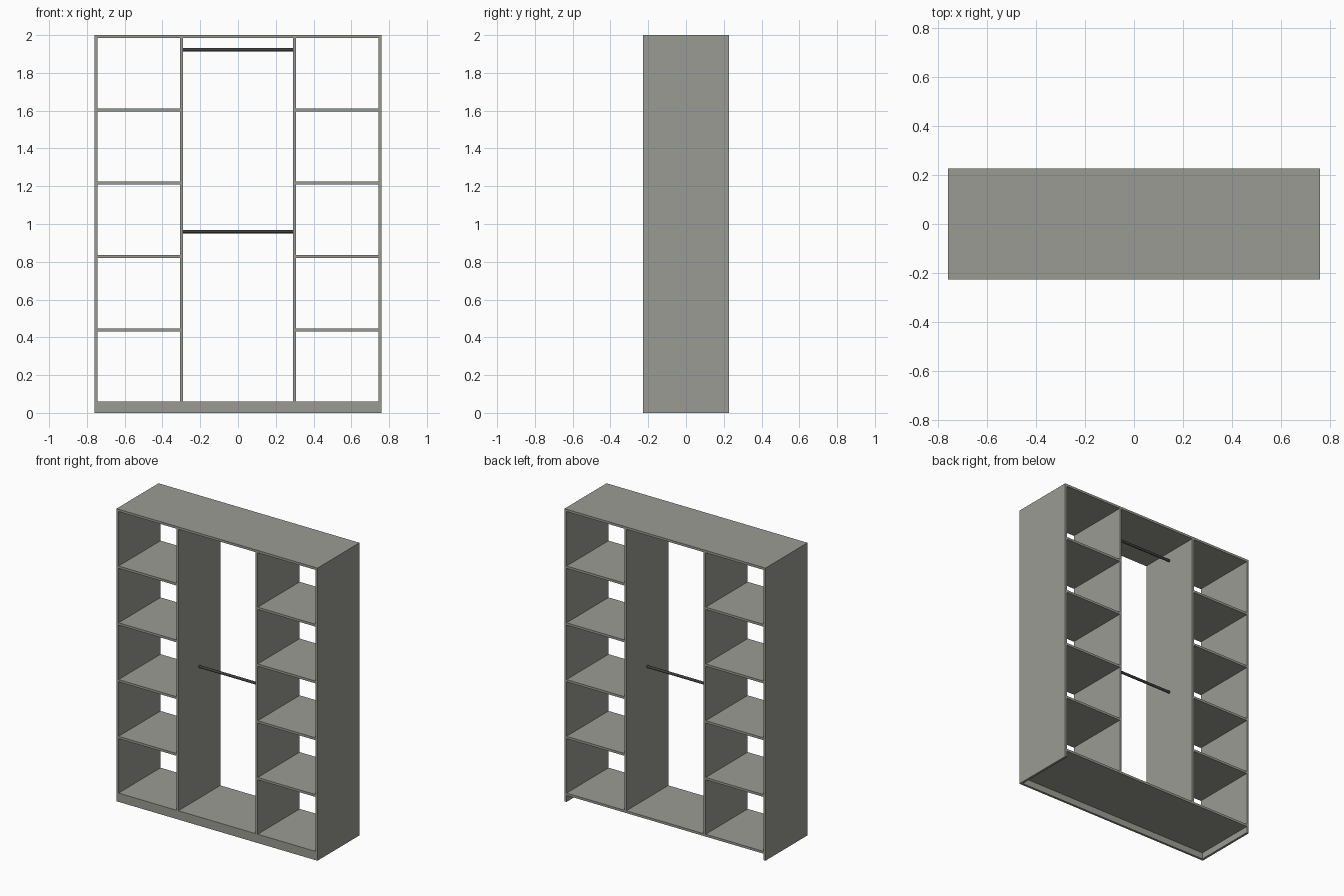
import bpy
import math

if "Cube" in bpy.data.objects:
    bpy.data.objects.remove(bpy.data.objects["Cube"])

W, D, H, T = 1.52, 0.454, 2.0, 0.016   # overall size and board thickness
BASE = 0.06                            # top of the bottom board
DIV = 0.30                             # divider centre


def material(name, rgb):
    m = bpy.data.materials.new(name)
    m.diffuse_color = (*rgb, 1)
    m.use_nodes = True
    m.node_tree.nodes["Principled BSDF"].inputs["Base Color"].default_value = m.diffuse_color
    return m


board_mat = material("warm_grey_board", (0.33, 0.33, 0.295))
rod_mat = material("dark_metal", (0.05, 0.05, 0.055))


def board(name, x0, x1, y0, y1, z0, z1):
    bpy.ops.mesh.primitive_cube_add(
        size=1, location=((x0 + x1) / 2, (y0 + y1) / 2, (z0 + z1) / 2))
    ob = bpy.context.object
    ob.name = name
    ob.scale = (x1 - x0, y1 - y0, z1 - z0)
    bpy.ops.object.transform_apply(location=False, rotation=False, scale=True)
    ob.data.materials.append(board_mat)
    return ob


hw, hd = W / 2, D / 2
inner = hw - T

# Top, bottom and front kick board
board("top_panel", -hw, hw, -hd, hd, H - T, H)
board("bottom_panel", -inner, inner, -hd + T, hd, BASE - T, BASE)
board("kick_board", -inner, inner, -hd, -hd + T, 0, BASE)

# Sides, dividers and shelves, for both halves
gap = (H - T - BASE - 4 * T) / 5
for side, s in (("left", -1), ("right", 1)):
    def span(a, b):
        return sorted((s * a, s * b))
    board(side + "_side", *span(inner, hw), -hd, hd, 0, H - T)
    board(side + "_divider", *span(DIV - T / 2, DIV + T / 2), -hd, hd, BASE, H - T)
    for i in range(4):
        z = BASE + gap + i * (gap + T)
        board(f"{side}_shelf_{i + 1}", *span(DIV + T / 2, inner), -hd, hd, z, z + T)

# Hanging rods
for name, z in (("lower_rod", 0.96), ("upper_rod", 1.923)):
    bpy.ops.mesh.primitive_cylinder_add(
        vertices=24, radius=0.009, depth=2 * DIV - T,
        location=(0, 0, z), rotation=(0, math.pi / 2, 0))
    rod = bpy.context.object
    rod.name = name
    rod.data.materials.append(rod_mat)
    bpy.ops.object.shade_smooth_by_angle()
